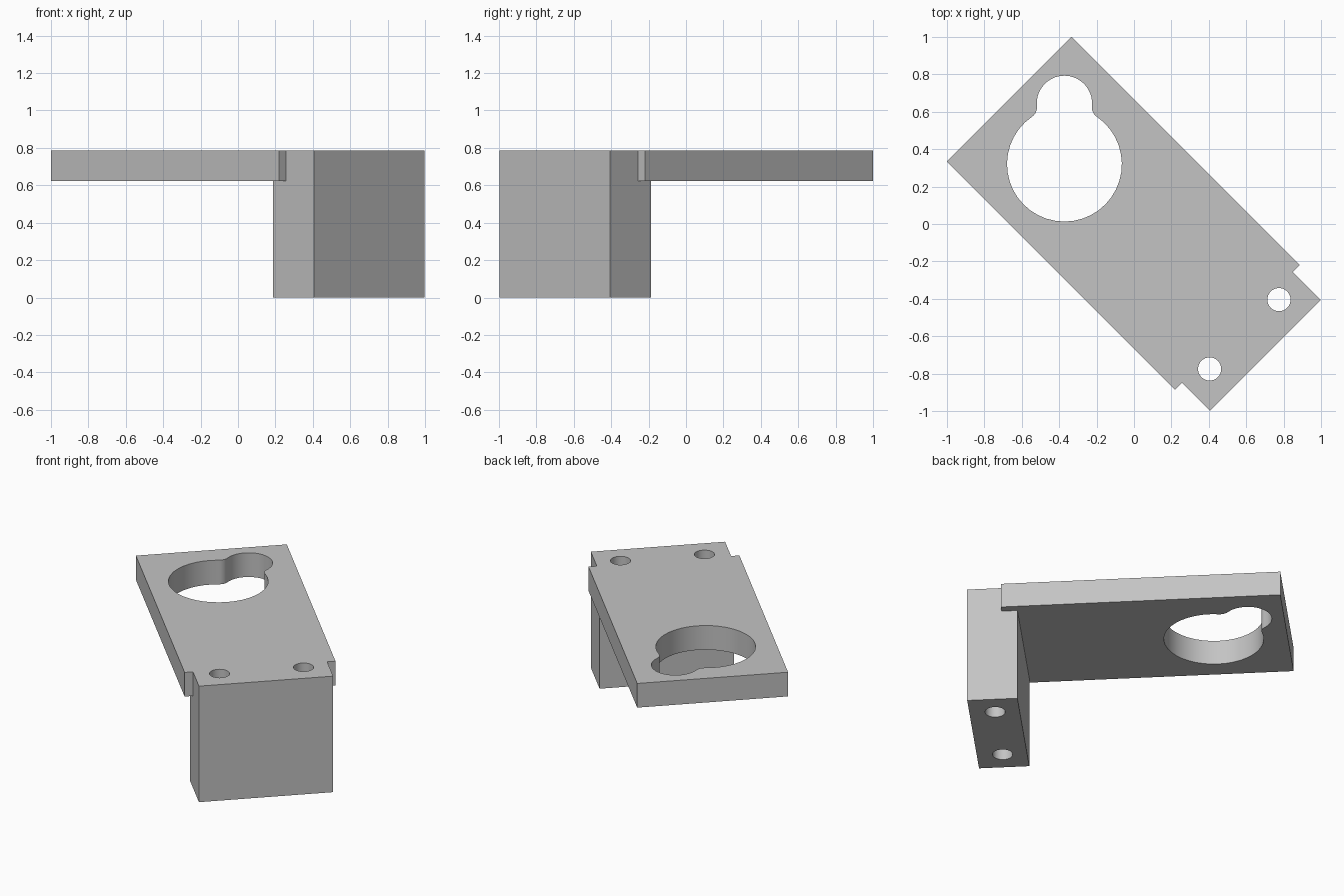
import bpy, bmesh
from math import sin, cos, radians, degrees, atan2, sqrt, pi

if "Cube" in bpy.data.objects:
    bpy.data.objects.remove(bpy.data.objects["Cube"])

TOP, UNDER = 0.787, 0.623
TURN = -pi / 4

grey = bpy.data.materials.new("plain grey")
grey.use_nodes = True
colour = (0.55, 0.55, 0.55, 1)
grey.diffuse_color = colour
grey.node_tree.nodes["Principled BSDF"].inputs["Base Color"].default_value = colour


def prism(name, outline, low, high, turn=0):
    """Extrude a flat counter-clockwise outline from low to high."""
    bm = bmesh.new()
    base = bm.faces.new([bm.verts.new((x, y, low)) for x, y in outline])
    raised = bmesh.ops.extrude_face_region(bm, geom=[base])["geom"]
    for v in raised:
        if isinstance(v, bmesh.types.BMVert):
            v.co.z = high
    bmesh.ops.recalc_face_normals(bm, faces=bm.faces)
    mesh = bpy.data.meshes.new(name)
    bm.to_mesh(mesh)
    bm.free()
    mesh.materials.append(grey)
    obj = bpy.data.objects.new(name, mesh)
    bpy.context.collection.objects.link(obj)
    obj.rotation_euler.z = turn
    return obj


def combine(target, tool, operation):
    """Apply a boolean and discard the tool."""
    mod = target.modifiers.new(operation.lower(), "BOOLEAN")
    mod.operation, mod.solver, mod.object = operation, "EXACT", tool
    bpy.context.view_layer.objects.active = target
    bpy.ops.object.modifier_apply(modifier=mod.name)
    bpy.data.objects.remove(tool)


def arc(cx, cy, r, start, end, steps):
    angles = [radians(start + (end - start) * i / steps) for i in range(steps + 1)]
    return [(cx + r * cos(a), cy + r * sin(a)) for a in angles]


def box(x0, x1, half):
    return [(x0, -half), (x1, -half), (x1, half), (x0, half)]


# Flat arm with a narrower upright block at its end
bracket = prism("bracket", box(-0.944, 0.781, 0.471), UNDER, TOP, TURN)
block = prism("end_block", box(0.683, 0.993, 0.419), 0, TOP, TURN)
combine(bracket, block, "UNION")

# Keyhole: large circle, small circle and blending fillets
big, small, fillet, gap = 0.307, 0.148, 0.06, 0.325
rise = ((big + fillet) ** 2 - (small + fillet) ** 2 + gap ** 2) / (2 * gap)
side = sqrt((big + fillet) ** 2 - rise ** 2)
low_angle = degrees(atan2(rise, side))
high_angle = degrees(atan2(rise - gap, side))
right_half = (arc(0, 0, big, -90, low_angle, 16)
              + arc(side, rise, fillet, 180 + low_angle, 180 + high_angle, 6)[1:-1]
              + arc(0, gap, small, high_angle, 90, 10))
left_half = [(-x, y) for x, y in reversed(right_half[1:-1])]
keyhole = [(x - 0.372, y + 0.32) for x, y in right_half + left_half]
combine(bracket, prism("keyhole_cutter", keyhole, 0.4, 1), "DIFFERENCE")

# Two screw holes right through the block
for across in (-0.262, 0.262):
    circle = arc(0.834, across, 0.062, 0, 360, 32)[:-1]
    combine(bracket, prism("screw_cutter", circle, -0.2, 1, TURN), "DIFFERENCE")

# Smooth bores, crisp edges
bpy.ops.object.select_all(action="DESELECT")
bracket.select_set(True)
bpy.context.view_layer.objects.active = bracket
bpy.ops.object.shade_smooth_by_angle(angle=radians(30))
